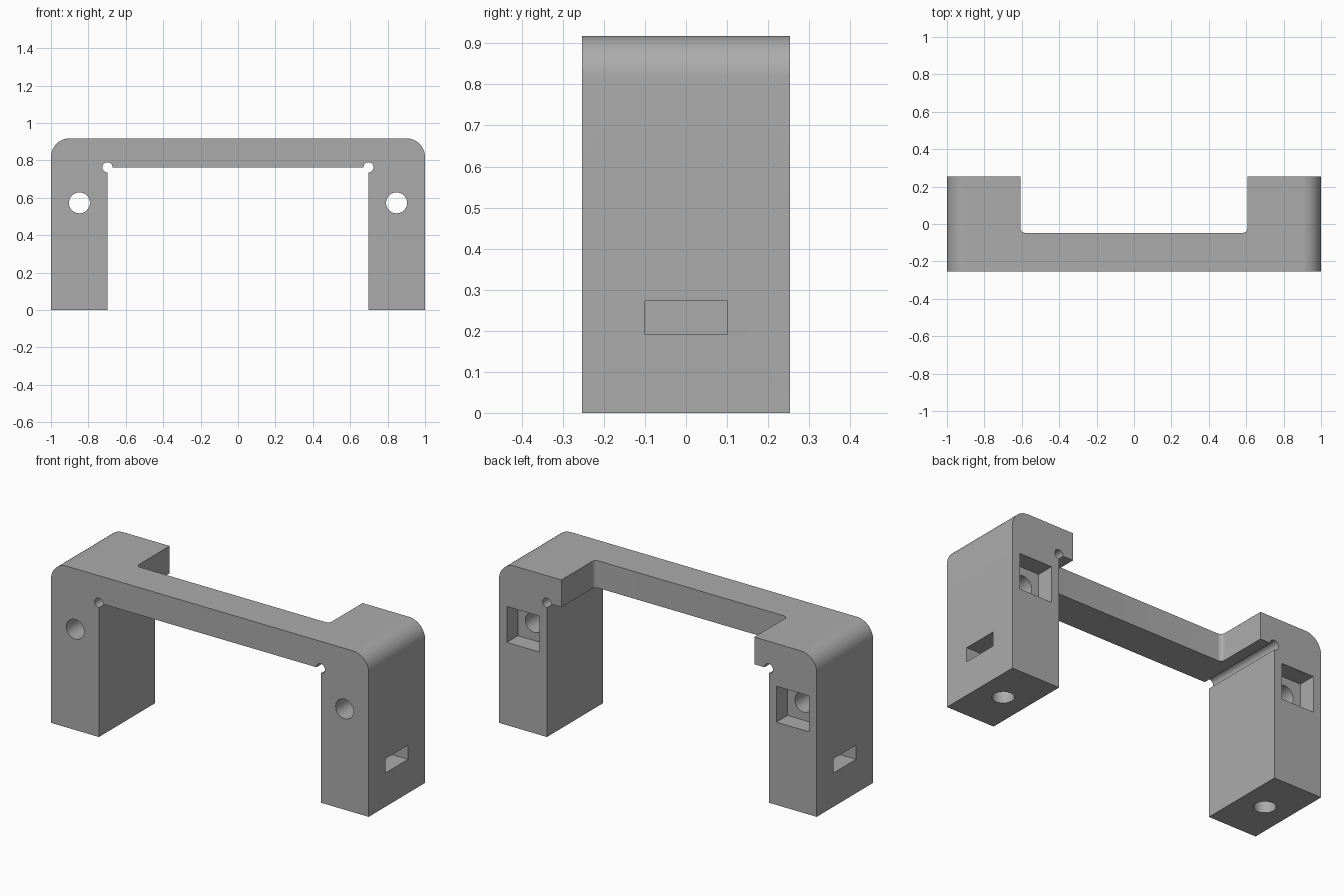
import bpy, math
from mathutils import Vector

cube = bpy.data.objects.get("Cube")
if cube:
    bpy.data.objects.remove(cube, do_unlink=True)

HALF_DEPTH = 0.253
HEIGHT = 0.918
INNER_X = 0.698
BAR_Z = 0.763
HOLE_X, HOLE_Z, HOLE_R = 0.848, 0.573, 0.056

# Single material
grey = bpy.data.materials.new("plain grey")
grey.use_nodes = True
colour = (0.41, 0.41, 0.41, 1)
grey.diffuse_color = colour
grey.node_tree.nodes["Principled BSDF"].inputs["Base Color"].default_value = colour


def arc(cx, cz, r, start, end, steps=16):
    """Points along an arc, angles in degrees."""
    angles = [math.radians(start + (end - start) * i / steps) for i in range(steps + 1)]
    return [(cx + r * math.cos(a), cz + r * math.sin(a)) for a in angles]


def prism(name, outline, low, high, axis):
    """Extrude a 2D outline between low and high along the y or z axis."""
    place = (lambda p, d: (p[0], d, p[1])) if axis == "Y" else (lambda p, d: (p[0], p[1], d))
    n = len(outline)
    verts = [place(p, low) for p in outline] + [place(p, high) for p in outline]
    faces = [tuple(range(n)), tuple(range(2 * n - 1, n - 1, -1))]
    faces += [(i, i + n, (i + 1) % n + n, (i + 1) % n) for i in range(n)]
    mesh = bpy.data.meshes.new(name)
    mesh.from_pydata(verts, [], faces)
    obj = bpy.data.objects.new(name, mesh)
    bpy.context.collection.objects.link(obj)
    # Make the normals face outwards
    bpy.context.view_layer.objects.active = obj
    bpy.ops.object.select_all(action="DESELECT")
    obj.select_set(True)
    bpy.ops.object.mode_set(mode="EDIT")
    bpy.ops.mesh.select_all(action="SELECT")
    bpy.ops.mesh.normals_make_consistent(inside=False)
    bpy.ops.object.mode_set(mode="OBJECT")
    return obj


def rod(name, cx, cz, r, low, high, axis):
    return prism(name, arc(cx, cz, r, 0, 360, 40)[:-1], low, high, axis)


def box(name, x0, x1, y0, y1, z0, z1):
    return prism(name, [(x0, y0), (x1, y0), (x1, y1), (x0, y1)], z0, z1, "Z")


# Bridge body: two legs and a top bar with rounded shoulders
R = 0.1
right_half = [(INNER_X, BAR_Z), (INNER_X, 0), (1, 0)] + arc(1 - R, HEIGHT - R, R, 0, 90)
left_half = [(-x, z) for x, z in reversed(right_half)]
body = prism("bracket_body", right_half + left_half, -HALF_DEPTH, HALF_DEPTH, "Y")
body.data.materials.append(grey)

# Rear cutout of the bar, with small inside corner radii
r, edge, floor = 0.025, 0.607, -0.047
notch = [(-edge, 0.4)] + arc(-edge + r, floor + r, r, 180, 270, 8)
notch += arc(edge - r, floor + r, r, 270, 360, 8) + [(edge, 0.4)]
cutters = [prism("rear_cutout_cutter", notch, 0.5, 1.1, "Z")]

# Matching holes, recesses and slots in both legs
for side, s in (("left", 1), ("right", -1)):
    x = s * HOLE_X
    cutters += [
        rod(side + "_corner_relief_cutter", s * INNER_X, BAR_Z, 0.027, -0.4, 0.4, "Y"),
        rod(side + "_screw_hole_cutter", x, HOLE_Z, HOLE_R, -0.4, 0.4, "Y"),
        box(side + "_rear_recess_cutter", x - 0.102, x + 0.102, 0.153, 0.4,
            HOLE_Z - 0.102, HOLE_Z + 0.102),
        box(side + "_nut_slot_cutter", *sorted((s * 0.745, s * 1.2)), -0.101, 0.101, 0.192, 0.273),
        rod(side + "_foot_hole_cutter", x, 0, HOLE_R, -0.2, 0.38, "Z"),
    ]

for cutter in cutters:
    cutter.hide_render = True
    mod = body.modifiers.new(cutter.name, "BOOLEAN")
    mod.operation = "DIFFERENCE"
    mod.solver = "EXACT"
    mod.object = cutter

# Bake the cuts, then discard the cutters
bpy.context.view_layer.update()
graph = bpy.context.evaluated_depsgraph_get()
baked = bpy.data.meshes.new_from_object(body.evaluated_get(graph))
body.modifiers.clear()
body.data = baked
for cutter in cutters:
    bpy.data.objects.remove(cutter, do_unlink=True)
baked.materials.clear()
baked.materials.append(grey)
for face in baked.polygons:
    face.material_index = 0

bpy.ops.object.select_all(action="DESELECT")
body.select_set(True)
bpy.context.view_layer.objects.active = body
bpy.ops.object.shade_smooth_by_angle(angle=math.radians(30))
